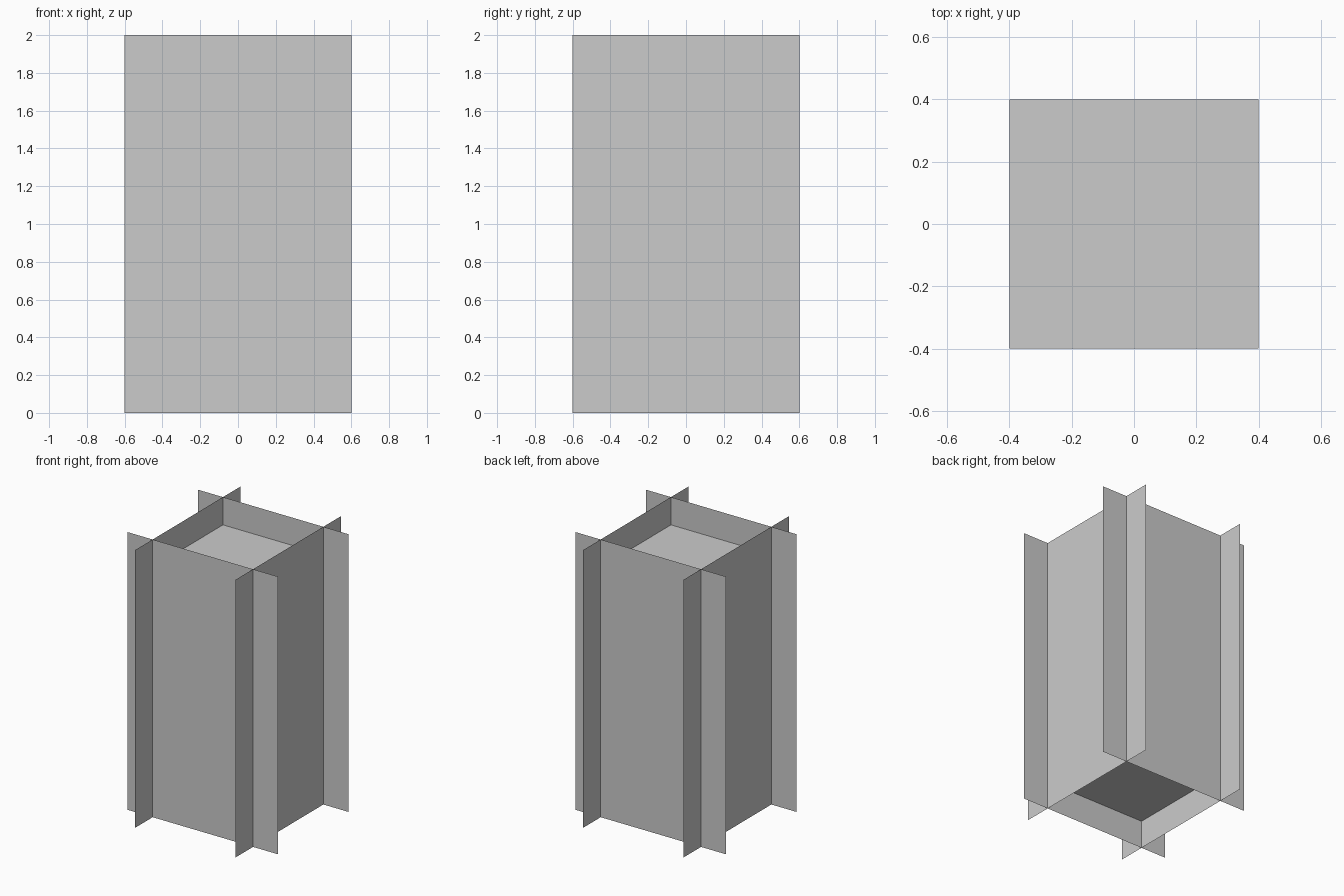
import bpy
import math
from mathutils import Matrix

if "Cube" in bpy.data.objects:
    bpy.data.objects.remove(bpy.data.objects["Cube"])

OFFSET = 0.4       # distance of each wall from the centre
HALF_WIDTH = 0.6   # walls run past the corners as fins
HEIGHT = 2.0
INSET = 0.2        # caps are recessed from both ends


def sheet(name, corners, transform=Matrix()):
    """Single flat quad."""
    mesh = bpy.data.meshes.new(name)
    mesh.from_pydata([transform @ c for c in map(lambda p: Matrix.Translation(p).translation, corners)],
                     [], [(0, 1, 2, 3)])
    obj = bpy.data.objects.new(name, mesh)
    bpy.context.collection.objects.link(obj)
    return obj


# Four crossing walls, the front one turned about z
for i, side in enumerate(("front", "right", "back", "left")):
    sheet(f"{side}_wall",
          [(-HALF_WIDTH, -OFFSET, 0), (HALF_WIDTH, -OFFSET, 0),
           (HALF_WIDTH, -OFFSET, HEIGHT), (-HALF_WIDTH, -OFFSET, HEIGHT)],
          Matrix.Rotation(i * math.pi / 2, 4, 'Z'))

# Recessed top and bottom caps between the walls
square = [(-OFFSET, -OFFSET), (OFFSET, -OFFSET), (OFFSET, OFFSET), (-OFFSET, OFFSET)]
sheet("top_cap", [(x, y, HEIGHT - INSET) for x, y in square])
sheet("bottom_cap", [(x, y, INSET) for x, y in reversed(square)])
